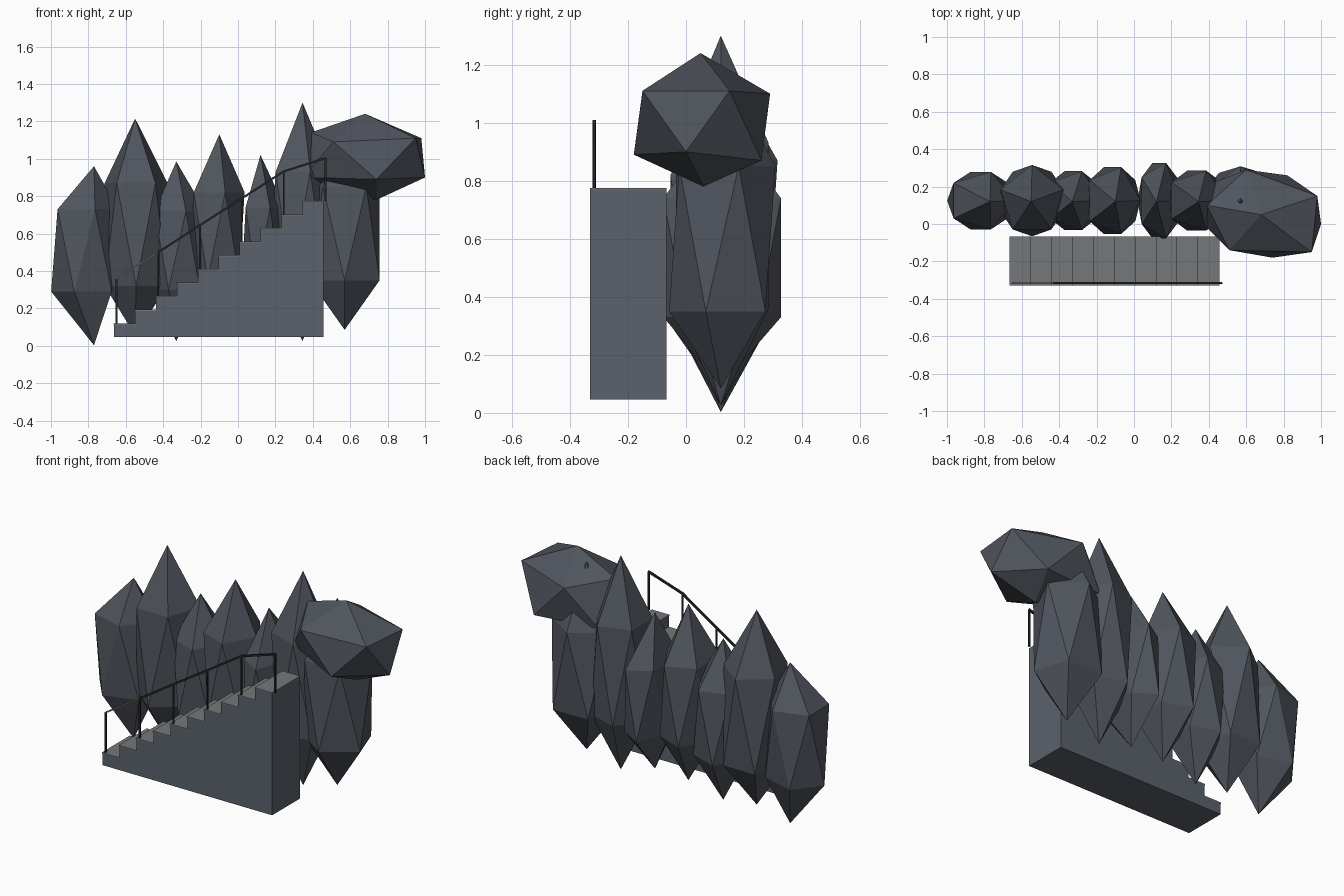
import bpy, bmesh
from math import radians
from mathutils import Vector, Matrix

if "Cube" in bpy.data.objects:
    bpy.data.objects.remove(bpy.data.objects["Cube"])


def material(name, rgb):
    m = bpy.data.materials.new(name)
    m.diffuse_color = (*rgb, 1)
    m.use_nodes = True
    m.node_tree.nodes["Principled BSDF"].inputs["Base Color"].default_value = m.diffuse_color
    return m


ROCK = material("dark_stone", (0.08, 0.09, 0.11))
STEP = material("step_stone", (0.105, 0.12, 0.15))
TREAD = material("tread_stone", (0.18, 0.185, 0.19))
METAL = material("dark_metal", (0.02, 0.02, 0.025))
ROPE = material("worn_rail", (0.2, 0.18, 0.14))


def finish(bm, name, mat):
    bmesh.ops.recalc_face_normals(bm, faces=bm.faces)
    me = bpy.data.meshes.new(name)
    bm.to_mesh(me)
    bm.free()
    me.materials.append(mat)
    ob = bpy.data.objects.new(name, me)
    bpy.context.collection.objects.link(ob)
    return ob


def box(bm, x0, x1, y0, y1, z0, z1):
    for v in bmesh.ops.create_cube(bm, size=1)["verts"]:
        v.co = Vector((x0 + (v.co.x + .5) * (x1 - x0),
                       y0 + (v.co.y + .5) * (y1 - y0),
                       z0 + (v.co.z + .5) * (z1 - z0)))


def bar(bm, a, b, w):
    # square bar between two points
    a, b = Vector(a), Vector(b)
    d = b - a
    q = d.to_track_quat('Z', 'Y')
    for v in bmesh.ops.create_cube(bm, size=1)["verts"]:
        v.co = (a + b) / 2 + q @ Vector((v.co.x * w, v.co.y * w, v.co.z * (d.length + w * .5)))


# Rock columns: tip x, body x, x radius, y radius, bottom, top, turn, lower ring z, upper ring z
ROCKS = [
    (-0.77, -0.82, 0.20, 0.180, 0.003, 0.96, 0, 0.29, 0.73),
    (-0.55, -0.545, 0.197, 0.213, 0.055, 1.215, 18, 0.32, 0.87),
    (-0.33, -0.325, 0.168, 0.185, 0.025, 0.985, 0, 0.30, 0.72),
    (-0.10, -0.115, 0.168, 0.210, 0.08, 1.13, 0, 0.36, 0.82),
    (0.12, 0.135, 0.130, 0.238, 0.09, 1.02, 0, 0.33, 0.74),
    (0.345, 0.335, 0.185, 0.188, 0.025, 1.30, 0, 0.36, 0.93),
    (0.57, 0.57, 0.220, 0.205, 0.085, 1.20, 18, 0.35, 0.85),
]
for i, (tip, cx, rx, ry, lo, hi, turn, zl, zu) in enumerate(ROCKS):
    bm = bmesh.new()
    bmesh.ops.create_icosphere(bm, subdivisions=1, radius=1,
                               matrix=Matrix.Rotation(radians(turn), 4, 'Z'))
    for v in bm.verts:
        x, y, z = v.co
        if abs(z) > .9:
            v.co = (tip, 0.12, hi if z > 0 else lo)
        else:
            v.co = (cx + x * rx, 0.125 + y * ry, zu if z > 0 else zl)
    finish(bm, f"rock_column_{i + 1}", ROCK)

# Overhanging boulder at the top end
bm = bmesh.new()
for p in [(.68, .05, 1.24), (.74, .06, .78),
          (.98, .15, 1.11), (.95, -.15, 1.11), (.51, -.14, 1.09), (.39, .10, 1.14), (.60, .29, 1.10),
          (1.0, 0, .90), (.74, -.18, .89), (.35, .02, .90), (.42, .22, .88), (.82, .26, .87)]:
    bm.verts.new(p)
bmesh.ops.convex_hull(bm, input=bm.verts)
finish(bm, "overhanging_boulder", ROCK)

# Stairs with thin treads
N, X0, RUN, RISE = 10, -0.662, 0.1118, 0.0728
blocks, treads = bmesh.new(), bmesh.new()
for i in range(N):
    x, z = X0 + i * RUN, 0.12 + i * RISE
    box(blocks, x, x + RUN, -0.33, -0.067, 0.046, z - 0.006)
    box(treads, x - 0.004, x + RUN, -0.33, -0.067, z - 0.006, z)
finish(blocks, "stair_blocks", STEP)
finish(treads, "stair_treads", TREAD)

# Handrail: posts on every second step, then the sloping rail
Y, W = -0.316, 0.009
tops = [0.357, 0.50, 0.645, 0.788, 0.932, 1.003]
pts = [(-0.65 + 0.2235 * i, Y, z) for i, z in enumerate(tops)]
posts, rail, low = bmesh.new(), bmesh.new(), bmesh.new()
for i, p in enumerate(pts):
    base = 0.12 + RISE * min(2 * i, N - 1)
    box(posts, p[0] - W / 2, p[0] + W / 2, Y - W / 2, Y + W / 2, base, p[2])
for a, b in zip(pts[1:], pts[2:]):
    bar(rail, a, b, 0.011)
bar(low, pts[0], pts[1], 0.008)
finish(posts, "handrail_posts", METAL)
finish(rail, "handrail", METAL)
finish(low, "lower_handrail", ROPE)
